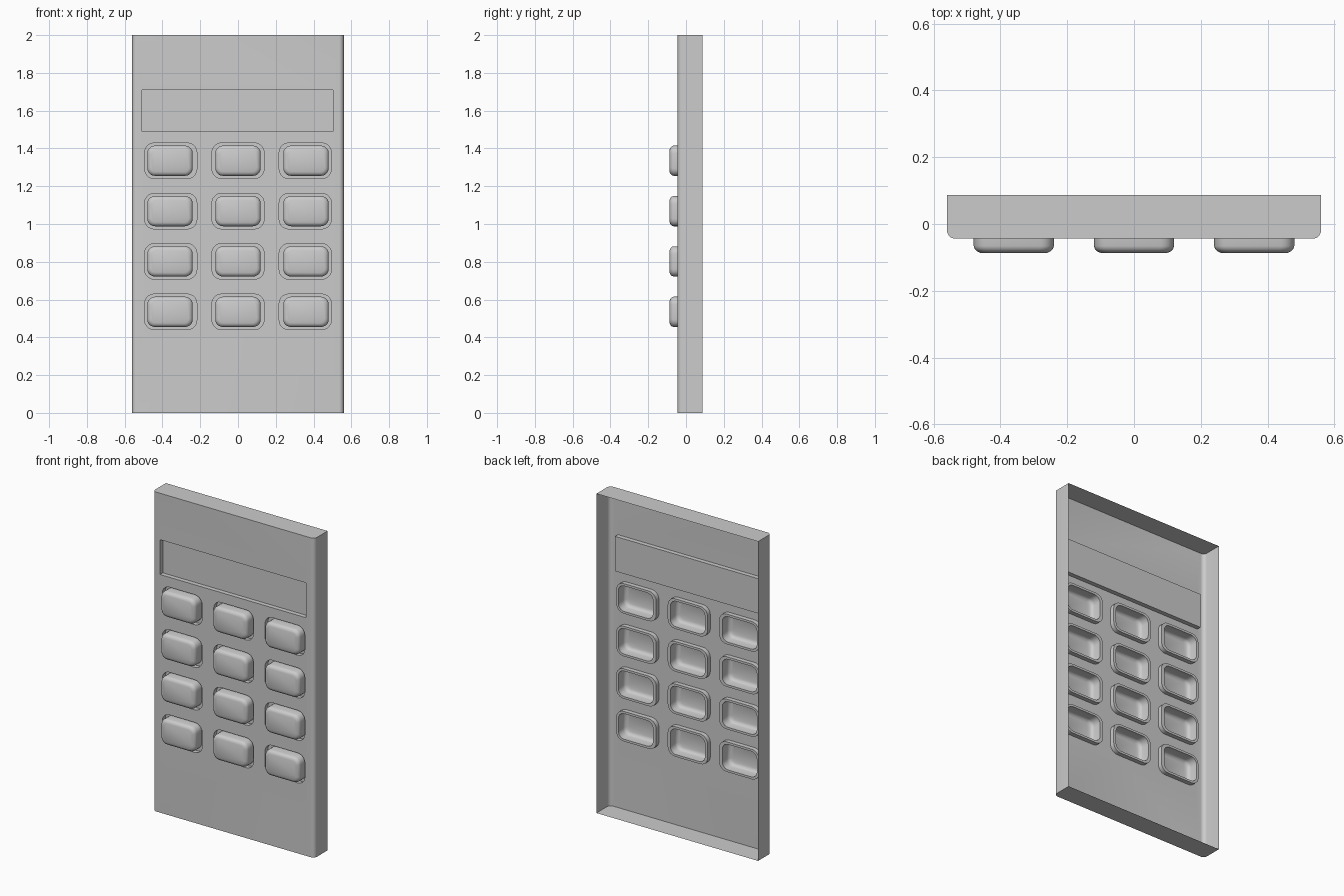
import bpy, bmesh, math

if "Cube" in bpy.data.objects:
    bpy.data.objects.remove(bpy.data.objects["Cube"])

W, H, R = 0.56, 2.0, 0.025              # half width, height, edge radius
FRONT, BACK, FLOOR = -0.044, 0.0865, -0.016
ROWS = [0.535, 0.802, 1.068, 1.335]


def ring(bm, cx, cz, hw, hh, r, y, n=5):
    """Closed loop of verts: rounded rectangle (plain rectangle if r is 0)."""
    if r == 0:
        n = 0
    vs = []
    for k, (sx, sz) in enumerate([(1, 1), (-1, 1), (-1, -1), (1, -1)]):
        for i in range(n + 1):
            a = math.pi / 2 * (k + (i / n if n else 0))
            vs.append(bm.verts.new((cx + sx * (hw - r) + r * math.cos(a), y,
                                    cz + sz * (hh - r) + r * math.sin(a))))
    return vs


def bridge(bm, a, b):
    for i in range(len(a)):
        j = (i + 1) % len(a)
        bm.faces.new((a[i], a[j], b[j], b[i]))


def loop_edges(bm, vs):
    out = []
    for i in range(len(vs)):
        pair = (vs[i], vs[(i + 1) % len(vs)])
        out.append(bm.edges.get(pair) or bm.edges.new(pair))
    return out


def finish(bm, name):
    bmesh.ops.recalc_face_normals(bm, faces=bm.faces[:])
    bm.normal_update()
    if sum(f.normal.y * f.calc_area() for f in bm.faces) > 0:
        bmesh.ops.reverse_faces(bm, faces=bm.faces[:])
    me = bpy.data.meshes.new(name)
    bm.to_mesh(me)
    bm.free()
    ob = bpy.data.objects.new(name, me)
    bpy.context.collection.objects.link(ob)
    bpy.ops.object.select_all(action='DESELECT')
    ob.select_set(True)
    bpy.context.view_layer.objects.active = ob
    bpy.ops.object.shade_smooth_by_angle(angle=math.radians(35))


# Casing: open-backed shell with rounded upright front edges
bm = bmesh.new()
half = [(W, BACK)]
for i in range(7):
    a = math.pi / 2 * i / 6
    half.append((W - R + R * math.cos(a), FRONT + R - R * math.sin(a)))
profile = half + [(-x, y) for x, y in reversed(half)]
low = [bm.verts.new((x, y, 0)) for x, y in profile]
high = [bm.verts.new((x, y, H)) for x, y in profile]
mid = len(half) - 1
for i in range(len(profile) - 1):
    if i != mid:
        bm.faces.new((low[i], low[i + 1], high[i + 1], high[i]))
bm.faces.new(low)
bm.faces.new(high)
edges = loop_edges(bm, [low[mid], low[mid + 1], high[mid + 1], high[mid]])

# Display recess
rim = ring(bm, -0.003, 1.60, 0.506, 0.109, 0, FRONT)
bed = ring(bm, -0.003, 1.60, 0.506, 0.109, 0, FLOOR)
bridge(bm, rim, bed)
bm.faces.new(bed)
edges += loop_edges(bm, rim)

# Grooves around the keys
for z in ROWS:
    for c in (-1, 0, 1):
        rim = ring(bm, c * 0.356, z, 0.138, 0.094, 0.05, FRONT)
        bed = ring(bm, c * 0.356, z, 0.138, 0.094, 0.05, FLOOR)
        key = ring(bm, c * 0.36, z, 0.12, 0.08, 0.04, FLOOR)
        bridge(bm, rim, bed)
        bridge(bm, bed, key)
        edges += loop_edges(bm, rim)

# Front panel filled around all openings
bmesh.ops.triangle_fill(bm, use_beauty=True, use_dissolve=False, edges=edges)
finish(bm, "casing")

# Keys: hollow caps with rounded top edges
for r, z in enumerate(ROWS):
    for c in (-1, 0, 1):
        bm = bmesh.new()
        prev = None
        for inset, y in [(0, FLOOR), (0, -0.066), (0.003, -0.075),
                         (0.010, -0.082), (0.020, -0.0865)]:
            cur = ring(bm, c * 0.36, z, 0.12 - inset, 0.08 - inset,
                       0.04 - inset * 0.6, y)
            if prev:
                bridge(bm, prev, cur)
            prev = cur
        bm.faces.new(prev)
        finish(bm, f"key_row{r + 1}_column{c + 2}")
